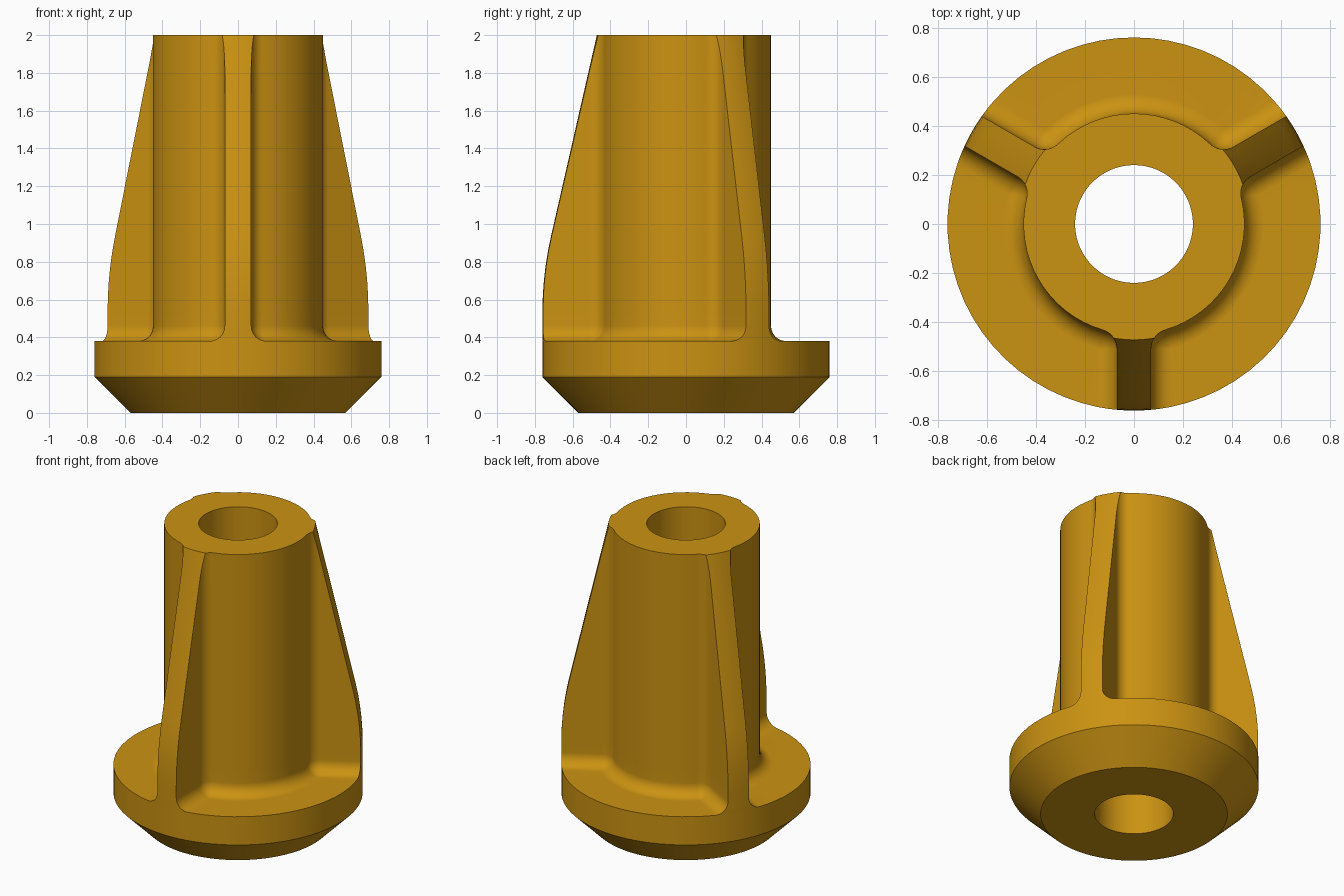
import bpy, bmesh, math

if "Cube" in bpy.data.objects:
    bpy.data.objects.remove(bpy.data.objects["Cube"])

HUB, BORE, RIM, FOOT = 0.45, 0.24, 0.76, 0.57   # radii
HW, FIL = 0.07, 0.08                            # rib half width, fillet radius
Z_CHAMFER, Z_FLANGE, Z_TOP = 0.19, 0.38, 2.0
SLOPE, BEND, BLEND = 0.228, 0.737, 0.2          # taper of the rib edges
N_TIP, N_FIL, N_HUB = 3, 7, 8


def rib_radius(z):
    """Radius of the rib's outer edge: straight, rounded bend, then taper."""
    if z <= BEND - BLEND:
        return RIM
    if z >= BEND + BLEND:
        return RIM - SLOPE * (z - BEND)
    return RIM - SLOPE * (z - BEND + BLEND) ** 2 / (4 * BLEND)


def half_outline(z):
    """Points from rib centre line (+y) to the middle between two ribs."""
    h = min(max(z - Z_FLANGE, 0), FIL)
    d = FIL - math.sqrt(FIL ** 2 - (FIL - h) ** 2)   # spread of the base fillet
    R, rad = rib_radius(z), FIL - d
    cx = HW + FIL
    cy = math.sqrt((HUB + FIL) ** 2 - cx ** 2)
    start, end = math.pi, math.pi + math.atan2(cy, cx)

    def fillet(a):
        return cx + rad * math.cos(a), cy + rad * math.sin(a)

    # where the tapered edge cuts into the rib-to-hub fillet
    if math.hypot(*fillet(start)) > R:
        lo, hi = start, end
        for _ in range(40):
            mid = (lo + hi) / 2
            if math.hypot(*fillet(mid)) > R:
                lo = mid
            else:
                hi = mid
        start = hi
        corner = fillet(start)
    else:
        corner = (HW + d, math.sqrt(R * R - (HW + d) ** 2))
    a0 = math.atan2(corner[0], corner[1])
    pts = [(R * math.sin(a0 * i / N_TIP), R * math.cos(a0 * i / N_TIP))
           for i in range(N_TIP)] + [corner]
    arc = [fillet(start + (end - start) * i / N_FIL) for i in range(N_FIL + 1)]
    pts += arc
    a1 = math.atan2(*arc[-1])
    for i in range(1, N_HUB + 1):
        a = a1 + (math.pi / 3 - a1) * i / N_HUB
        pts.append(((HUB + d) * math.sin(a), (HUB + d) * math.cos(a)))
    return pts


def full_outline(z):
    """Mirror the half outline and repeat it for three ribs."""
    half = half_outline(z)
    sector = half + [(-x, y) for x, y in reversed(half[1:-1])]
    # order the sector as one clockwise run starting at the rib centre line
    n = len(half)
    out = []
    for k in range(3):
        for i, (x, y) in enumerate(sector):
            t = math.pi + (k + (1 if i >= n else 0)) * 2 * math.pi / 3
            c, s = math.cos(t), math.sin(t)
            out.append((x * c + y * s, -x * s + y * c))
    return out


base = full_outline(Z_FLANGE)


def circle(r, z):
    return [(x * r / math.hypot(x, y), y * r / math.hypot(x, y), z) for x, y in base]


# heights: base fillet, straight part, bend, taper, run-out into the hub
levels = [Z_FLANGE + FIL * (1 - math.cos(math.pi / 2 * i / 6)) for i in range(7)]
levels += [BEND - BLEND + 2 * BLEND * i / 5 for i in range(6)]
levels += [1.3, 1.6] + [1.76 + 0.03 * i for i in range(8)] + [Z_TOP]

rings = [circle(BORE, 0), circle(FOOT, 0), circle(RIM, Z_CHAMFER), circle(RIM, Z_FLANGE)]
rings += [[(x, y, z) for x, y in full_outline(z)] for z in levels]
rings.append(circle(BORE, Z_TOP))

# loft all rings into one closed body with a through bore
bm = bmesh.new()
grid = [[bm.verts.new(p) for p in ring] for ring in rings]
count = len(base)
for j, ring in enumerate(grid):
    nxt = grid[(j + 1) % len(grid)]
    for i in range(count):
        k = (i + 1) % count
        bm.faces.new((ring[i], ring[k], nxt[k], nxt[i]))
bmesh.ops.remove_doubles(bm, verts=bm.verts[:], dist=1e-4)
bmesh.ops.recalc_face_normals(bm, faces=bm.faces[:])
mesh = bpy.data.meshes.new("ribbed_hub")
bm.to_mesh(mesh)
bm.free()

body = bpy.data.objects.new("ribbed_hub", mesh)
bpy.context.collection.objects.link(body)
mat = bpy.data.materials.new("amber")
mat.diffuse_color = (0.60, 0.29, 0.006, 1)
mat.use_nodes = True
mat.node_tree.nodes["Principled BSDF"].inputs["Base Color"].default_value = mat.diffuse_color
mesh.materials.append(mat)

bpy.context.view_layer.objects.active = body
body.select_set(True)
bpy.ops.object.shade_smooth_by_angle(angle=math.radians(30))
weighted = body.modifiers.new("even_shading", 'WEIGHTED_NORMAL')
weighted.keep_sharp = True
